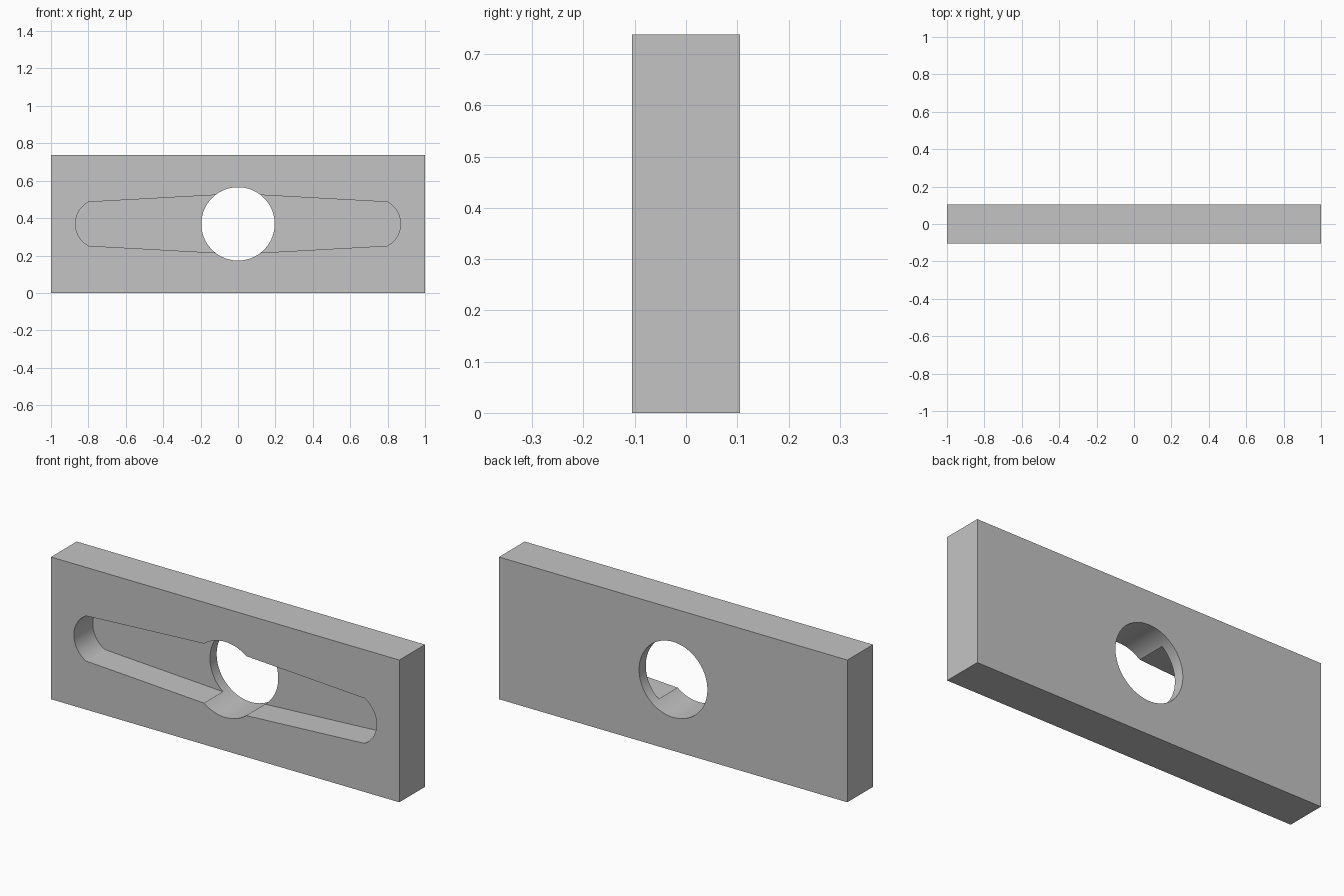
import bpy, bmesh
from math import sin, cos, asin, pi, radians

cube = bpy.data.objects.get("Cube")
if cube:
    bpy.data.objects.remove(cube, do_unlink=True)

LENGTH, DEPTH, HEIGHT = 2.0, 0.21, 0.738
MID = HEIGHT / 2
HOLE_RADIUS = 0.196
SLOT_DEPTH = 0.155

grey = bpy.data.materials.new("plain grey")
grey.use_nodes = True
colour = (0.55, 0.55, 0.55, 1)
grey.diffuse_color = colour
grey.node_tree.nodes["Principled BSDF"].inputs["Base Color"].default_value = colour


def prism(name, outline, front, back):
    """Extrude an outline in x and z from the front y to the back y."""
    bm = bmesh.new()
    face = bm.faces.new([bm.verts.new((x, front, z)) for x, z in outline])
    made = bmesh.ops.extrude_face_region(bm, geom=[face])["geom"]
    verts = [v for v in made if isinstance(v, bmesh.types.BMVert)]
    bmesh.ops.translate(bm, vec=(0, back - front, 0), verts=verts)
    bmesh.ops.recalc_face_normals(bm, faces=bm.faces)
    mesh = bpy.data.meshes.new(name)
    bm.to_mesh(mesh)
    bm.free()
    mesh.materials.append(grey)
    obj = bpy.data.objects.new(name, mesh)
    bpy.context.collection.objects.link(obj)
    return obj


def arc(cx, cz, radius, start, end, steps):
    return [(cx + radius * cos(start + (end - start) * i / steps),
             cz + radius * sin(start + (end - start) * i / steps))
            for i in range(steps + 1)]


# Rectangular plate
half = LENGTH / 2
plate = prism("plate", [(-half, 0), (half, 0), (half, HEIGHT), (-half, HEIGHT)],
              -DEPTH / 2, DEPTH / 2)

# Slot outline: widest in the middle, tapering to a shallow arc at each end
end_radius, end_half_height = 0.133, 0.117
spread = asin(end_half_height / end_radius)
right_end = arc(0.736, MID, end_radius, -spread, spread, 24)
left_end = [(-x, z) for x, z in reversed(right_end)]
slot_outline = right_end + [(0, MID + 0.161)] + left_end + [(0, MID - 0.161)]
slot = prism("slot_cutter", slot_outline, -DEPTH, -DEPTH / 2 + SLOT_DEPTH)

# Round hole right through the plate
hole = prism("hole_cutter", arc(0, MID, HOLE_RADIUS, 0, 2 * pi, 96)[:-1],
             -DEPTH, DEPTH)

# Cut the slot and the hole, then drop the cutters
bpy.ops.object.select_all(action="DESELECT")
bpy.context.view_layer.objects.active = plate
plate.select_set(True)
for cutter in (slot, hole):
    cutter.hide_render = True
    cut = plate.modifiers.new(cutter.name, "BOOLEAN")
    cut.operation = "DIFFERENCE"
    cut.solver = "EXACT"
    cut.object = cutter
    bpy.ops.object.modifier_apply(modifier=cut.name)
    bpy.data.objects.remove(cutter, do_unlink=True)

bpy.ops.object.shade_smooth_by_angle(angle=radians(20))
